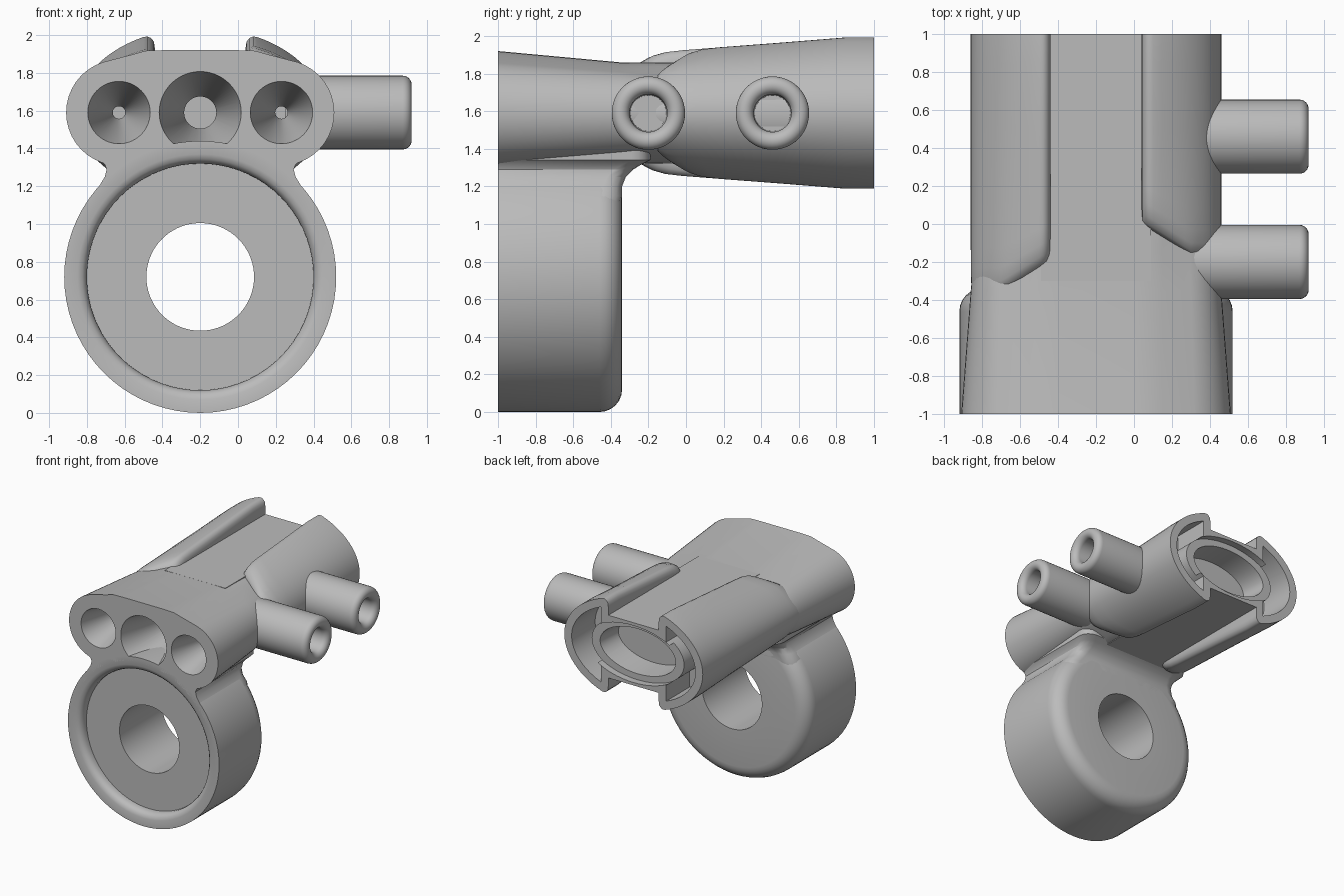
import bpy, bmesh
from math import sin, cos, pi, sqrt, acos

cube = bpy.data.objects.get("Cube")
if cube:
    bpy.data.objects.remove(cube, do_unlink=True)

CX, CZ, RING_Z = -0.2, 1.59, 0.72

gray = bpy.data.materials.new("plain gray")
gray.use_nodes = True
gray.diffuse_color = (0.5, 0.5, 0.5, 1)
gray.node_tree.nodes["Principled BSDF"].inputs["Base Color"].default_value = (0.5, 0.5, 0.5, 1)


def loft(name, sections, closed=False):
    """Skin equal-length point loops; cap the ends unless closed."""
    bm = bmesh.new()
    loops = [[bm.verts.new(p) for p in s] for s in sections]
    n = len(loops[0])
    pairs = list(zip(loops, loops[1:]))
    if closed:
        pairs.append((loops[-1], loops[0]))
    else:
        bm.faces.new(loops[0])
        bm.faces.new(loops[-1])
    for a, b in pairs:
        for i in range(n):
            j = (i + 1) % n
            bm.faces.new((a[i], a[j], b[j], b[i]))
    bmesh.ops.recalc_face_normals(bm, faces=bm.faces)
    mesh = bpy.data.meshes.new(name)
    bm.to_mesh(mesh)
    bm.free()
    mesh.materials.append(gray)
    obj = bpy.data.objects.new(name, mesh)
    bpy.context.scene.collection.objects.link(obj)
    return obj


def oval(y, a, b, z=CZ, n=72):
    return [(CX + a * cos(2 * pi * i / n), y, z + b * sin(2 * pi * i / n)) for i in range(n)]


def lathe_y(name, profile, dx=0, z=CZ, closed=False):
    rings = [[(x + dx, y, pz) for x, y, pz in oval(t, r, r, z)] for r, t in profile]
    return loft(name, rings, closed)


def cut(obj, cutters):
    for c in cutters:
        mod = obj.modifiers.new("cut", "BOOLEAN")
        mod.operation, mod.solver, mod.object = "DIFFERENCE", "EXACT", c
    dg = bpy.context.evaluated_depsgraph_get()
    dg.update()
    mesh = bpy.data.meshes.new_from_object(obj.evaluated_get(dg))
    obj.modifiers.clear()
    obj.data = mesh


# Large ring with rounded back edge and recessed front
back_round = [(0.60 + 0.12 * cos(t * pi / 12), -0.46 + 0.12 * sin(t * pi / 12)) for t in range(7)]
ring = lathe_y("clamp_ring", [(0.285, -0.92), (0.6, -0.92), (0.6, -0.95), (0.61, -0.975),
                              (0.625, -0.99), (0.65, -1), (0.72, -1)] + back_round + [(0.285, -0.34)],
               z=RING_Z, closed=True)
recess = lathe_y("recess_cutter", [(0.68, -1.05), (0.68, -0.999), (0.64, -0.9)], z=RING_Z)


# Neck joining the ring to the bar, flaring at the back
def neck_section(z, w, back, r=0.1):
    arc = [(w - r + r * cos(t * pi / 8), back - r + r * sin(t * pi / 8)) for t in range(5)]
    half = [(w, -1)] + arc
    return [(CX + x, y, z) for x, y in half] + [(CX - x, y, z) for x, y in reversed(half)]


neck = loft("neck", [neck_section(*s) for s in (
    (1.05, 0.6, -0.36), (1.15, 0.575, -0.34), (1.2, 0.535, -0.34), (1.25, 0.505, -0.32),
    (1.29, 0.495, -0.28), (1.315, 0.505, -0.24), (1.34, 0.53, -0.19), (1.4, 0.53, -0.19))])


# Tapered bar holding the three front sockets
def bar_section(y, r, h):
    arc = [(0.43 + r * cos(t * pi / 20), r * sin(t * pi / 20)) for t in range(-8, 9)]
    half = [(0.2, -h), (0.29, -h + 0.003), (0.35, -h + 0.02)] + arc
    half += [(0.35, h - 0.02), (0.29, h - 0.003), (0.2, h)]
    return [(CX + x, y, CZ + z) for x, z in half] + [(CX - x, y, CZ + z) for x, z in reversed(half)]


bar = loft("socket_bar", [bar_section(-1, 0.28, 0.33), bar_section(-0.35, 0.23, 0.27),
                          bar_section(-0.15, 0.21, 0.268), bar_section(0.05, 0.16, 0.262)])
sockets = [lathe_y("socket_cutter", [(r * 1.003, -1.01), (r, -1), (tip, -0.48), (tip, -0.33)], dx)
           for dx, r, tip in ((-0.43, 0.165, 0.033), (0, 0.217, 0.085), (0.43, 0.165, 0.033))]

# Flat core seen as the floor of the top and bottom slots
core = loft("slot_core", [[(CX + x, y, CZ + z) for x, z in
                           ((-0.29, -0.27), (0.29, -0.27), (0.29, 0.27), (-0.29, 0.27))]
                          for y in (-0.3, 1)])


# Rear shroud halves, with lips along the slots
def shell_section(side, y, scale, shear):
    a, b = 0.66 * (0.94 + 0.06 * scale), (0.373 + 0.09 * min(y, 0.85)) * scale
    t0 = acos(0.3 / a)
    arc = [(a * cos(t0 - 2 * t0 * i / 28), b * sin(t0 - 2 * t0 * i / 28)) for i in range(29)]
    top = arc[0][1]
    lip = [(0.24, top - 0.06), (0.245, top - 0.025), (0.262, top - 0.005), (0.28, top + 0.002)]
    pts = lip + arc + [(x, -z) for x, z in reversed(lip)]
    return [(CX + side * x, y - shear * min(1, max(0, (x - 0.24) / 0.26)), CZ + z) for x, z in pts]


shells = []
for name, side, y0 in (("left_shroud", 1, 0.0), ("right_shroud", -1, -0.2)):
    rows = [(y0, 0.78, 0.16), (y0 + 0.02, 0.88, 0.16), (y0 + 0.06, 0.95, 0.16),
            (y0 + 0.12, 0.99, 0.15), (y0 + 0.2, 1, 0.12), (0.5, 1, 0), (0.85, 1, 0), (1, 1, 0)]
    shells.append(loft(name, [shell_section(side, *r) for r in rows]))


# Rear pockets: side crescents, shallow core step and oval socket
def crescent(side, y):
    def arc(a, b):
        t0 = acos(0.31 / a)
        return [(a * cos(t0 - t0 * i / 12), b * sin(t0 - t0 * i / 12)) for i in range(25)]
    pts = arc(0.59, 0.38) + arc(0.44, 0.26)[::-1]
    return [(CX + side * x, y, CZ + z) for x, z in pts]


pockets = [loft("pocket_cutter", [crescent(s, 0.68), crescent(s, 1.05)]) for s in (1, -1)]
step = loft("step_cutter", [oval(0.94, 0.46, 0.245), oval(1.05, 0.46, 0.245)])
socket = loft("oval_cutter", [oval(0.72, 0.34, 0.18), oval(1.05, 0.37, 0.2)])

cut(neck, [recess])
cut(bar, sockets + [recess])
cut(core, [step, socket])
for shell, pocket in zip(shells, pockets):
    cut(shell, [pocket, step, socket])
for c in sockets + pockets + [recess, step, socket]:
    bpy.data.objects.remove(c, do_unlink=True)

# Side tubes with rounded mouths and blind bores
for name, y in (("front_tube", -0.2), ("rear_tube", 0.46)):
    mouth = [(0.1475 + 0.0475 * cos(t * pi / 12), 0.872 + 0.0475 * sin(t * pi / 12)) for t in range(13)]
    profile = [(0.195, 0.25)] + mouth + [(0.095, 0.45)]
    loft(name, [[(x, y + r * cos(2 * pi * i / 48), CZ + r * sin(2 * pi * i / 48)) for i in range(48)]
                for r, x in profile])

# Smooth shading with sharp edges kept
bpy.ops.object.select_all(action="DESELECT")
for o in bpy.context.scene.collection.objects:
    if o.type == "MESH":
        o.select_set(True)
        bpy.context.view_layer.objects.active = o
bpy.ops.object.shade_smooth_by_angle(angle=0.6)
